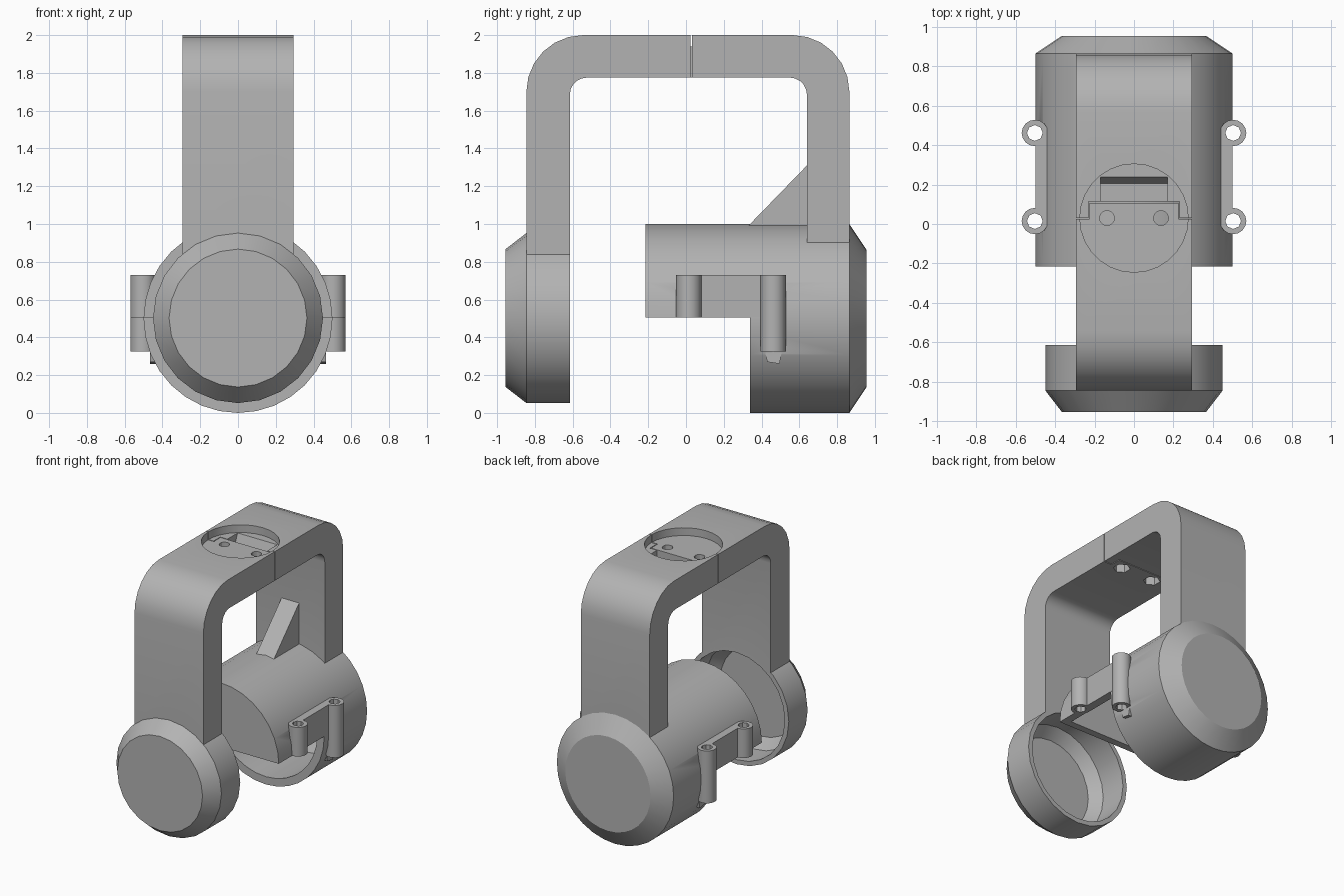
import bpy, bmesh, math
from mathutils import Matrix, Vector

if "Cube" in bpy.data.objects:
    bpy.data.objects.remove(bpy.data.objects["Cube"], do_unlink=True)

grey = bpy.data.materials.new("plain grey")
grey.use_nodes = True
COLOUR = (0.45, 0.45, 0.45, 1)
grey.diffuse_color = COLOUR
grey.node_tree.nodes["Principled BSDF"].inputs["Base Color"].default_value = COLOUR


def finish(name, bm):
    bmesh.ops.remove_doubles(bm, verts=bm.verts, dist=1e-5)
    bmesh.ops.recalc_face_normals(bm, faces=bm.faces)
    mesh = bpy.data.meshes.new(name)
    bm.to_mesh(mesh)
    bm.free()
    mesh.materials.append(grey)
    obj = bpy.data.objects.new(name, mesh)
    bpy.context.collection.objects.link(obj)
    return obj


def box(name, x0, x1, y0, y1, z0, z1):
    bm = bmesh.new()
    bmesh.ops.create_cube(bm, size=1)
    for v in bm.verts:
        v.co = ((x0 + x1) / 2 + v.co.x * (x1 - x0),
                (y0 + y1) / 2 + v.co.y * (y1 - y0),
                (z0 + z1) / 2 + v.co.z * (z1 - z0))
    return finish(name, bm)


def post(name, x, y, z0, z1, r, sides):
    """Upright cylinder."""
    bm = bmesh.new()
    bmesh.ops.create_cone(bm, cap_ends=True, segments=sides, radius1=r, radius2=r,
                          depth=z1 - z0, matrix=Matrix.Translation((x, y, (z0 + z1) / 2)))
    return finish(name, bm)


def prism(name, profile, x0, x1):
    """Extrude a (y, z) outline along x."""
    bm = bmesh.new()
    face = bm.faces.new([bm.verts.new((x0, y, z)) for y, z in profile])
    new = bmesh.ops.extrude_face_region(bm, geom=[face])["geom"]
    bmesh.ops.translate(bm, vec=(x1 - x0, 0, 0),
                        verts=[g for g in new if isinstance(g, bmesh.types.BMVert)])
    return finish(name, bm)


def lathe(name, profile, sides):
    """Revolve a (radius, y) outline around the drum axis."""
    bm = bmesh.new()
    verts = [bm.verts.new((0, y, AXIS + r)) for r, y in profile]
    edges = [bm.edges.new(pair) for pair in zip(verts, verts[1:])]
    bmesh.ops.spin(bm, geom=verts + edges, cent=(0, 0, AXIS), axis=(0, 1, 0),
                   angle=math.tau, steps=sides)
    return finish(name, bm)


def cut(obj, *cutters):
    for cutter in cutters:
        mod = obj.modifiers.new("cut", "BOOLEAN")
        mod.operation = "DIFFERENCE"
        mod.solver = "EXACT"
        mod.object = cutter
        bpy.context.view_layer.objects.active = obj
        bpy.ops.object.modifier_apply(modifier=mod.name)


def discard(*objs):
    for obj in objs:
        bpy.data.objects.remove(obj, do_unlink=True)


def corner(y, z, r, start, steps):
    """Quarter arc points, clockwise from the start angle."""
    angles = [math.radians(start - 90 * i / steps) for i in range(steps + 1)]
    return [(y + r * math.cos(a), z + r * math.sin(a)) for a in angles]


AXIS = 0.5
ARM = 0.295

# Shallow front cup, open towards the back
front_cup = lathe("front_cup", [(0, -0.955), (0.365, -0.955), (0.45, -0.845), (0.45, -0.615),
                                (0.415, -0.615), (0.415, -0.83), (0.345, -0.91), (0, -0.91)], 24)
front_cup.location.z = 0.002

# Long hollow rear drum with its lower front half cut away
rear_drum = lathe("rear_drum", [(0, -0.215), (0.5, -0.215), (0.5, 0.865), (0.365, 0.955),
                                (0, 0.955)], 32)
cavity = lathe("cavity", [(0, -0.16), (0.44, -0.16), (0.44, 0.84), (0.34, 0.905), (0, 0.905)], 32)
opening = box("opening", -1, 1, -1, 0.34, -1, 0.505)
cut(rear_drum, cavity, opening)
discard(cavity, opening)

# U-shaped arm joining cup and drum
outline = [(-0.845, 0.6)] + corner(-0.545, 1.7, 0.3, 180, 6)
outline += corner(0.565, 1.7, 0.3, 90, 6) + [(0.865, 0.6), (0.64, 0.6)]
outline += corner(0.55, 1.685, 0.09, 0, 5)[:1]
outline += [(0.55 + 0.09 * math.cos(a), 1.685 + 0.09 * math.sin(a))
            for a in [math.radians(18 * i) for i in range(1, 6)]]
outline += [(-0.525 + 0.09 * math.cos(a), 1.685 + 0.09 * math.sin(a))
            for a in [math.radians(90 + 18 * i) for i in range(6)]]
outline += [(-0.615, 0.6)]
arm = prism("arm", outline, -ARM, ARM)
cup_space = lathe("cup_space", [(0, -1), (0.435, -1), (0.435, -0.5), (0, -0.5)], 24)
drum_space = lathe("drum_space", [(0, 0.5), (0.48, 0.5), (0.48, 1), (0, 1)], 32)

# Round recess on top, with a ramped slot, screw holes and nut pockets
recess = post("recess", 0, 0.03, 1.94, 2.1, 0.275, 28)
slot = prism("slot", [(0.113, 1.96), (0.113, 1.86), (0.205, 1.86), (0.246, 1.96)], -0.17, 0.17)
cutters = [cup_space, drum_space, recess, slot]
for x in (-0.137, 0.137):
    cutters += [post("screw_hole", x, 0.03, 1.7, 2.1, 0.038, 12),
                post("nut_pocket", x, 0.03, 1.7, 1.84, 0.06, 6)]

# Thin tongue seam between the two arm halves
GAP = 0.006
cutters.append(box("seam_tongue", -0.225, 0.225, 0.107, 0.107 + GAP, 1.7, 2.1))
for s in (-1, 1):
    cutters.append(box("seam_side", *sorted((s * 0.225, s * (0.225 + GAP))),
                       0.025, 0.107 + GAP, 1.7, 2.1))
    cutters.append(box("seam_edge", *sorted((s * 0.225, s * 0.4)), 0.025, 0.025 + GAP, 1.7, 2.1))
cut(arm, *cutters)
discard(*cutters)

# Gusset between drum and rear leg
gusset = prism("gusset", [(0.32, 0.98), (0.65, 0.98), (0.65, 1.32)], -0.075, 0.075)

# Bolt lugs and their flanges, on both sides
parts = [front_cup, rear_drum, arm]
for side, s in (("right", -1), ("left", 1)):
    x = s * 0.503
    lugs = [post(side + "_front_lug", x, 0.015, 0.505, 0.73, 0.067, 16),
            post(side + "_rear_lug", x, 0.462, 0.325, 0.73, 0.067, 16)]
    flange = box(side + "_flange", *sorted((s * 0.435, s * 0.5)), 0.015, 0.462, 0.505, 0.73)
    foot = prism(side + "_lug_foot", [(0.415, 0.34), (0.51, 0.34), (0.495, 0.26), (0.43, 0.27)],
                 *sorted((s * 0.425, s * 0.465)))
    bores = [post("bore", x, y, 0.2, 0.9, 0.04, 8) for y in (0.015, 0.462)]
    for obj in lugs + [flange, rear_drum]:
        cut(obj, *bores)
    discard(*bores)
    parts += lugs

# Smooth the round parts while keeping hard edges
for obj in bpy.context.view_layer.objects:
    obj.select_set(obj in parts)
bpy.context.view_layer.objects.active = arm
bpy.ops.object.shade_smooth_by_angle(angle=math.radians(30))
